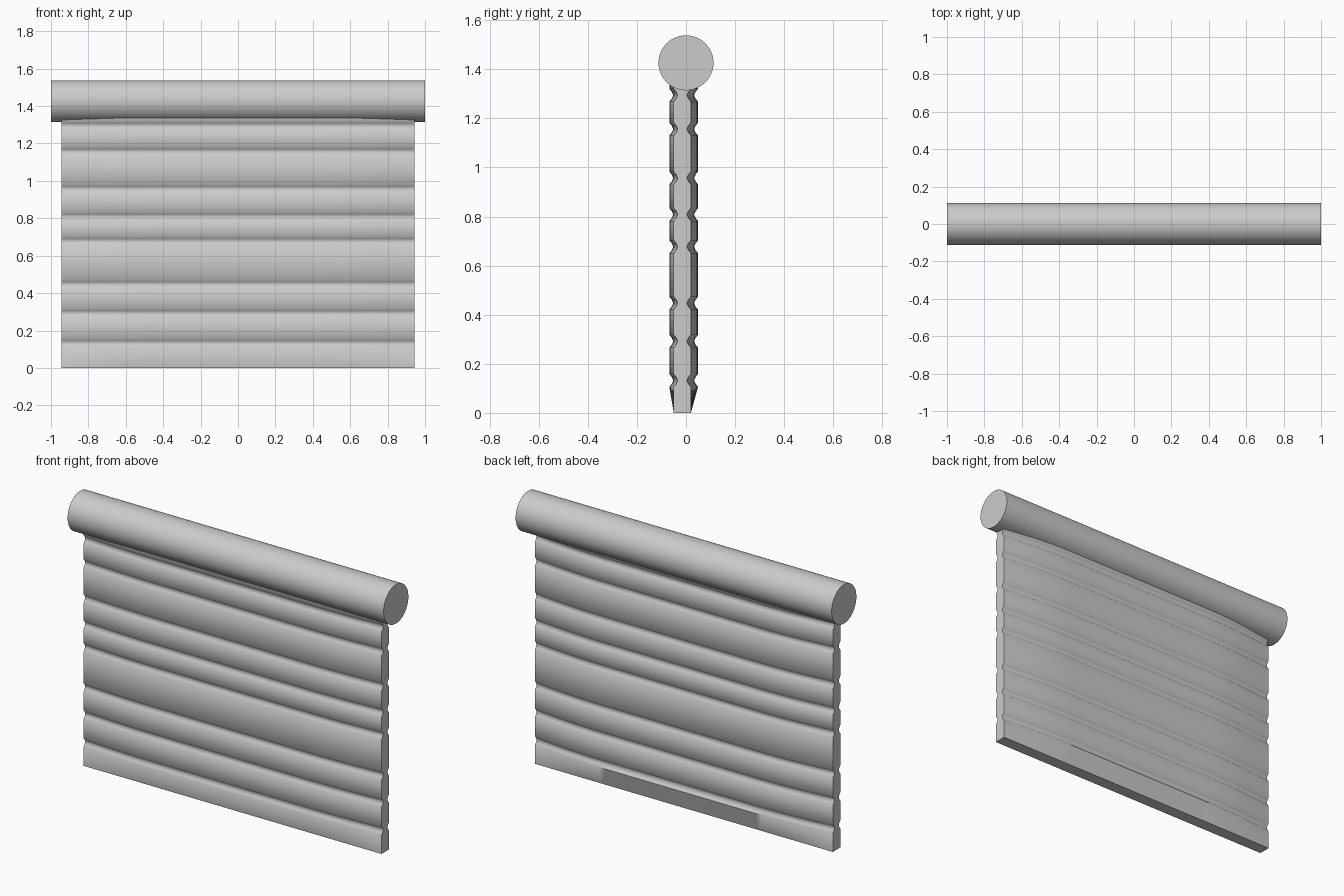
import bpy, bmesh, math

if "Cube" in bpy.data.objects:
    bpy.data.objects.remove(bpy.data.objects["Cube"])

# Roller tube across the top
bpy.ops.mesh.primitive_cylinder_add(vertices=64, radius=0.112, depth=2.0,
                                    location=(0, 0, 1.426),
                                    rotation=(0, math.pi / 2, 0))
roller = bpy.context.object
roller.name = "roller"
bpy.ops.object.shade_smooth_by_angle(angle=math.radians(35))

# Hanging sheet: rows of (height, groove depth, bulge amount)
grooves = [0.132, 0.292, 0.447, 0.677, 0.808, 0.957, 1.156, 1.294]
rows = [(0.0, 0.0, 0.0)]
for g in grooves:
    for dz, depth in ((-0.026, 0), (-0.014, 0.010), (0, 0.016), (0.014, 0.010), (0.026, 0)):
        rows.append((g + dz, depth, 1.0))
rows.append((1.36, 0.0, 1.0))

half_width, columns = 0.943, 40
section = [(z, -1, d, w) for z, d, w in rows]
section += [(z, 1, d, w) for z, d, w in reversed(rows)]


def depth_at(side, x, groove, amount):
    """Slim at the side edges, gently padded in between."""
    t = min(1.0, (half_width - abs(x)) / 0.45)
    pad = amount * math.sin(t * math.pi / 2)
    return (0.020 + 0.029 * pad - groove) if side > 0 else (-0.050 - 0.018 * pad + groove)


bm = bmesh.new()
loops = []
for i in range(columns + 1):
    x = half_width * (2 * i / columns - 1)
    loops.append([bm.verts.new((x, depth_at(side, x, d, w), z)) for z, side, d, w in section])
n = len(section)
for a, b in zip(loops, loops[1:]):
    for j in range(n):
        k = (j + 1) % n
        bm.faces.new((a[j], b[j], b[k], a[k]))

# Close both ends with strips between front and back
for loop in (loops[0], loops[-1]):
    for j in range(len(rows) - 1):
        bm.faces.new((loop[j], loop[j + 1], loop[n - 2 - j], loop[n - 1 - j]))
bmesh.ops.recalc_face_normals(bm, faces=bm.faces)
mesh = bpy.data.meshes.new("grooved_sheet")
bm.to_mesh(mesh)
bm.free()
sheet = bpy.data.objects.new("grooved_sheet", mesh)
bpy.context.collection.objects.link(sheet)
bpy.ops.object.select_all(action='DESELECT')
sheet.select_set(True)
bpy.context.view_layer.objects.active = sheet
bpy.ops.object.shade_smooth_by_angle(angle=math.radians(55))
